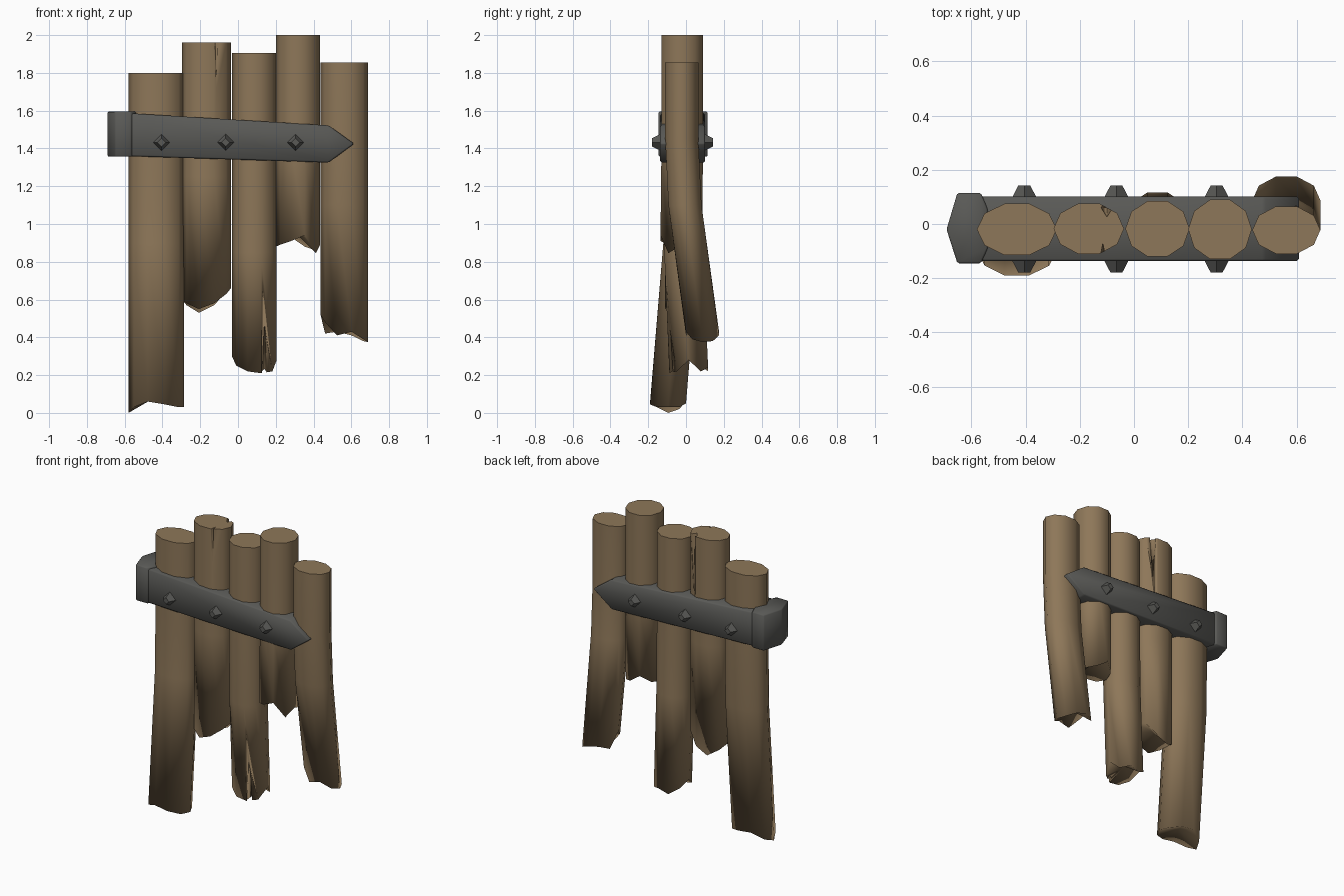
import bpy, bmesh, math
from mathutils import Matrix

if "Cube" in bpy.data.objects:
    bpy.data.objects.remove(bpy.data.objects["Cube"])


def material(name, rgb):
    m = bpy.data.materials.new(name)
    m.diffuse_color = (*rgb, 1)
    m.use_nodes = True
    m.node_tree.nodes["Principled BSDF"].inputs["Base Color"].default_value = m.diffuse_color
    return m


WOOD = material("weathered wood", (0.27, 0.185, 0.10))
IRON = material("dark iron", (0.10, 0.10, 0.093))


def make(name, bm, mat=None):
    bmesh.ops.recalc_face_normals(bm, faces=bm.faces)
    me = bpy.data.meshes.new(name)
    bm.to_mesh(me)
    bm.free()
    ob = bpy.data.objects.new(name, me)
    bpy.context.collection.objects.link(ob)
    if mat:
        me.materials.append(mat)
    return ob


def cut(ob, x, y, z_wide, z_tip, width):
    """Split the log with a thin tapering wedge."""
    bm = bmesh.new()
    end = z_wide + (0.05 if z_wide > z_tip else -0.05)
    wide = [bm.verts.new((x + dx, y + dy, end)) for dx, dy in
            ((-width, 0), (0, -0.04), (width, 0), (0, 0.04))]
    tip = bm.verts.new((x, y, z_tip))
    bm.faces.new(wide)
    for i in range(4):
        bm.faces.new((wide[i], wide[(i + 1) % 4], tip))
    cutter = make("split_cutter", bm)
    cutter.hide_render = True
    mod = ob.modifiers.new("split", 'BOOLEAN')
    mod.operation = 'DIFFERENCE'
    mod.solver = 'EXACT'
    mod.object = cutter
    bpy.context.view_layer.objects.active = ob
    bpy.ops.object.modifier_apply(modifier=mod.name)
    bpy.data.objects.remove(cutter)


def log(name, x0, x1, y0, y1, top, bends, shift, ends, splits=()):
    """Ten-sided log: flat top, bent lower part, jagged hollow broken end."""
    n = 10
    cx, cy, rx, ry = (x0 + x1) / 2, (y0 + y1) / 2, (x1 - x0) / 2, (y1 - y0) / 1.902
    bm = bmesh.new()

    def ring(zs, dy):
        return [bm.verts.new((cx + rx * math.cos(math.tau * i / n),
                              cy + dy + ry * math.sin(math.tau * i / n), zs[i]))
                for i in range(n)]

    rings = [ring([top] * n, 0)] + [ring([z] * n, dy) for z, dy in bends] + [ring(ends, shift)]
    for a, b in zip(rings, rings[1:]):
        for i in range(n):
            j = (i + 1) % n
            bm.faces.new((a[i], a[j], b[j], b[i]))
    bm.faces.new(rings[0])
    mid = bm.verts.new((cx, cy + shift, sum(ends) / n + 0.05))
    for i in range(n):
        bm.faces.new((rings[-1][i], rings[-1][(i + 1) % n], mid))
    ob = make(name, bm, WOOD)
    for s in splits:
        cut(ob, *s)
    # smooth sides, crisp sawn top
    bm = bmesh.new()
    bm.from_mesh(ob.data)
    for f in bm.faces:
        f.smooth = True
    for f in bm.faces:
        if f.normal.z > 0.9:
            for e in f.edges:
                e.smooth = False
    bm.to_mesh(ob.data)
    bm.free()


log("log_1", -0.58, -0.285, -0.115, 0.075, 1.80, [(1.3, 0), (0.9, -0.005)], -0.075,
    [.03, .03, .05, .06, .02, 0, .03, .06, .045, .03])
log("log_2", -0.297, -0.037, -0.11, 0.075, 1.96, [(1.25, 0)], 0,
    [.66, .64, .57, .53, .57, .60, .58, .55, .58, .63],
    [(-0.10, 0.06, 1.96, 1.68, 0.025), (-0.115, -0.105, 1.96, 1.70, 0.008)])
log("log_3", -0.032, 0.205, -0.12, 0.085, 1.905, [(1.3, 0), (0.85, 0.005)], 0.032,
    [.28, .22, .24, .22, .26, .30, .25, .22, .21, .22],
    [(0.14, -0.08, 0.21, 0.55, 0.02)])
log("log_4", 0.2, 0.435, -0.13, 0.09, 2.0, [(1.4, 0)], -0.005,
    [.89, .86, .88, .93, .89, .88, .89, .91, .94, .845])
log("log_5", 0.437, 0.688, -0.11, 0.065, 1.855, [(1.45, 0), (1.1, 0.017)], 0.11,
    [.375, .38, .41, .43, .42, .52, .48, .41, .43, .39])


def prism(name, pts, axis_vec, bevel):
    """Extrude an outline, then ease its edges."""
    bm = bmesh.new()
    f = bm.faces.new([bm.verts.new(p) for p in pts])
    r = bmesh.ops.extrude_face_region(bm, geom=[f])
    bmesh.ops.translate(bm, vec=axis_vec,
                        verts=[v for v in r["geom"] if isinstance(v, bmesh.types.BMVert)])
    bmesh.ops.recalc_face_normals(bm, faces=bm.faces)
    bmesh.ops.bevel(bm, geom=list(bm.edges), offset=bevel, segments=1, affect='EDGES')
    ob = make(name, bm, IRON)
    bpy.ops.object.select_all(action='DESELECT')
    ob.select_set(True)
    bpy.context.view_layer.objects.active = ob
    bpy.ops.object.shade_smooth_by_angle(angle=math.radians(50))


# pointed iron band around the logs
prism("iron_band", [(x, -0.137, z) for x, z in
      ((-0.6, 1.36), (0.48, 1.325), (0.615, 1.425), (0.48, 1.522), (-0.6, 1.588))],
      (0, 0.238, 0), 0.008)

# folded end cap on the left of the band
prism("band_end_cap", [(x, y, 1.357) for x, y in
      ((-0.692, -0.02), (-0.652, -0.145), (-0.565, -0.145), (-0.54, -0.09),
       (-0.54, 0.055), (-0.565, 0.115), (-0.652, 0.115))],
      (0, 0, 0.238), 0.006)

# diamond studs on both faces of the band
for side, y, sgn in (("front", -0.155, 1), ("back", 0.118, -1)):
    for k, x in enumerate((-0.405, -0.065, 0.305)):
        bm = bmesh.new()
        m = Matrix.Translation((x, y, 1.432)) @ Matrix.Rotation(sgn * math.pi / 2, 4, 'X')
        bmesh.ops.create_cone(bm, cap_ends=True, segments=4, radius1=0.047,
                              radius2=0.022, depth=0.048, matrix=m)
        make(f"{side}_stud_{k + 1}", bm, IRON)
